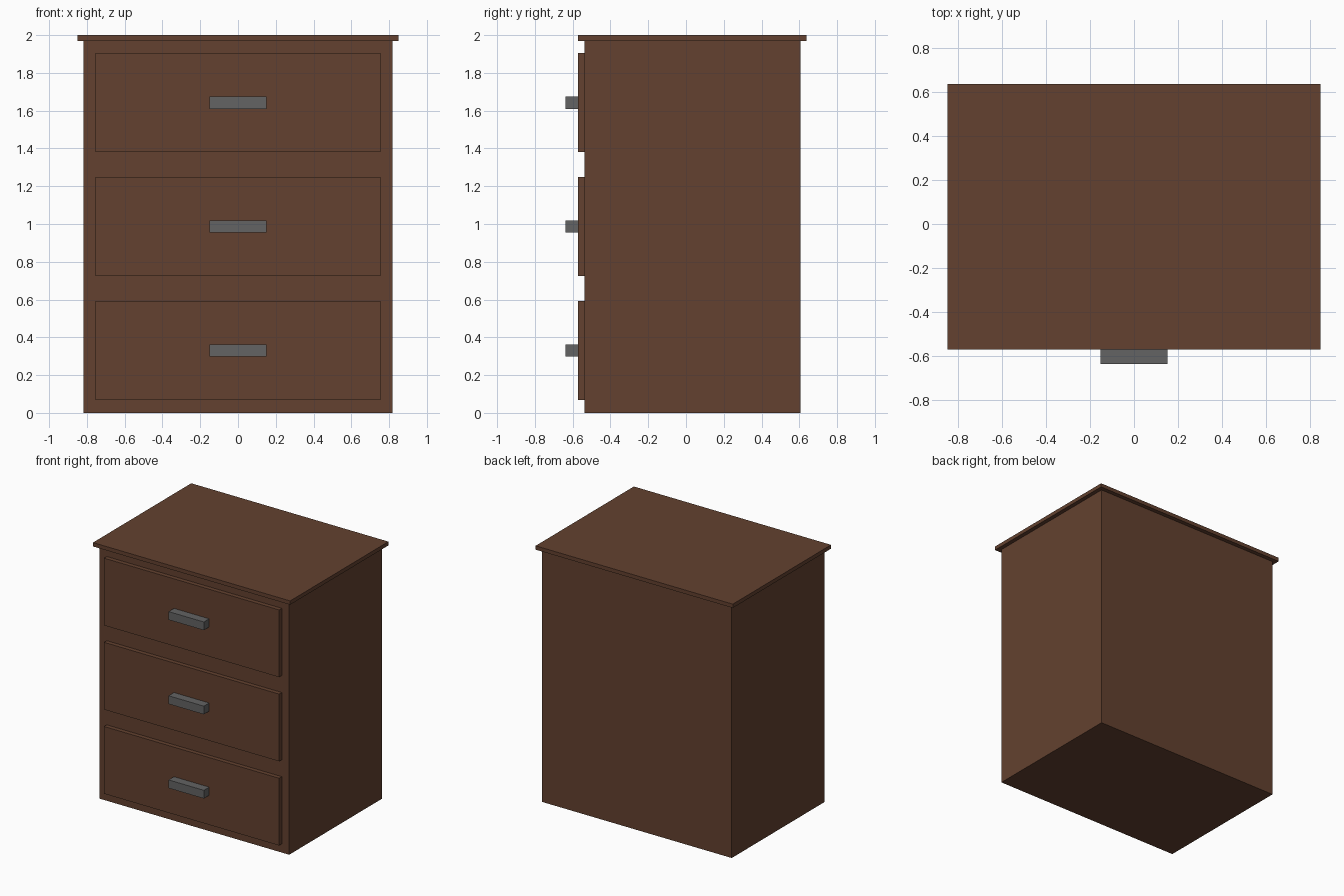
import bpy
import bmesh
from mathutils import Vector

if "Cube" in bpy.data.objects:
    bpy.data.objects.remove(bpy.data.objects["Cube"])


def material(name, color):
    mat = bpy.data.materials.new(name)
    mat.diffuse_color = (*color, 1.0)
    mat.use_nodes = True
    mat.node_tree.nodes["Principled BSDF"].inputs["Base Color"].default_value = mat.diffuse_color
    return mat


def box(name, lo, hi, mat):
    """Box spanning two opposite corners, origin at its centre."""
    lo, hi = Vector(lo), Vector(hi)
    size = hi - lo
    bm = bmesh.new()
    bmesh.ops.create_cube(bm, size=1.0)
    bmesh.ops.scale(bm, vec=size, verts=bm.verts)
    mesh = bpy.data.meshes.new(name)
    bm.to_mesh(mesh)
    bm.free()
    mesh.materials.append(mat)
    obj = bpy.data.objects.new(name, mesh)
    obj.location = (lo + hi) / 2
    bpy.context.collection.objects.link(obj)
    return obj


wood = material("dark_wood", (0.125, 0.053, 0.029))
metal = material("dark_metal", (0.125, 0.125, 0.125))

FRONT = -0.538        # front of the carcass
PANEL_FRONT = -0.572  # front of the drawer panels and top

# Carcass and overhanging top
box("cabinet_body", (-0.818, FRONT, 0.0), (0.818, 0.605, 1.97), wood)
box("cabinet_top", (-0.85, PANEL_FRONT, 1.97), (0.85, 0.638, 2.0), wood)

# Three drawer fronts, each with a bar handle
for name, z in (("bottom", 0.33), ("middle", 0.986), ("top", 1.642)):
    box(f"{name}_drawer_front", (-0.755, PANEL_FRONT, z - 0.262),
        (0.755, FRONT, z + 0.262), wood)
    box(f"{name}_drawer_handle", (-0.152, -0.638, z - 0.032),
        (0.152, PANEL_FRONT, z + 0.032), metal)
